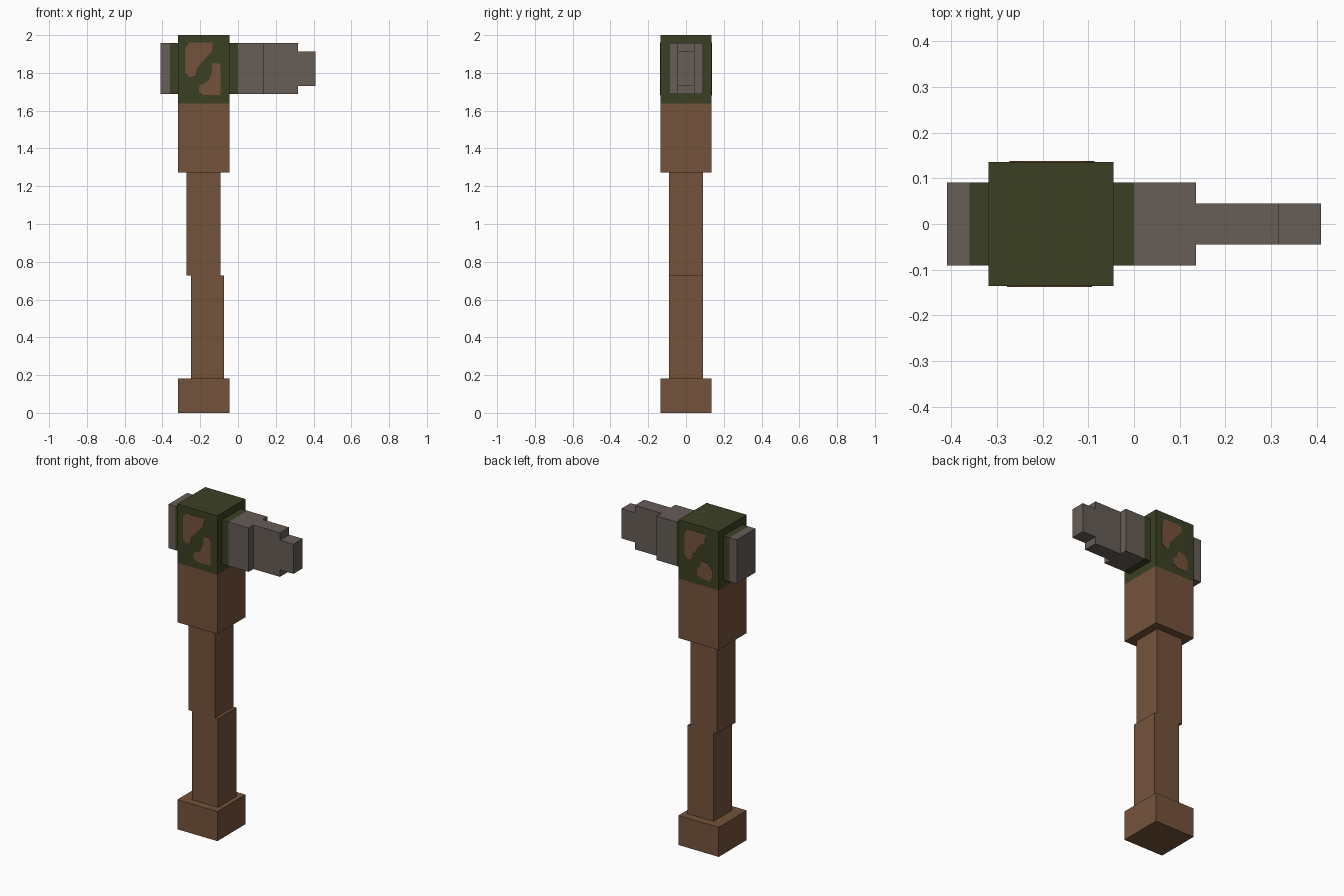
import bpy, bmesh
from mathutils import Vector, Matrix

if "Cube" in bpy.data.objects:
    bpy.data.objects.remove(bpy.data.objects["Cube"])


def material(name, rgb):
    """Flat colour given as 0-255 sRGB, stored as linear."""
    lin = [((c / 255 + 0.055) / 1.055) ** 2.4 for c in rgb]
    m = bpy.data.materials.new(name)
    m.diffuse_color = (*lin, 1)
    m.use_nodes = True
    m.node_tree.nodes["Principled BSDF"].inputs["Base Color"].default_value = m.diffuse_color
    return m


BROWN = material("brown wood", (116, 83, 59))
GREEN = material("moss green", (60, 64, 35))
GREY = material("grey stone", (102, 93, 87))


def finish(bm, name, mats):
    bmesh.ops.recalc_face_normals(bm, faces=bm.faces)
    me = bpy.data.meshes.new(name)
    bm.to_mesh(me)
    bm.free()
    for m in mats:
        me.materials.append(m)
    ob = bpy.data.objects.new(name, me)
    bpy.context.collection.objects.link(ob)
    return ob


def box(name, x, y, z, mats, axis=0, cuts=()):
    """Box spanning x, +-y, z; cut along an axis, one material per band."""
    bm = bmesh.new()
    size = Vector((x[1] - x[0], 2 * y, z[1] - z[0]))
    mid = Vector((sum(x) / 2, 0, sum(z) / 2))
    bmesh.ops.create_cube(bm, size=1, matrix=Matrix.Translation(mid) @ Matrix.Diagonal((*size, 1)))
    for c in cuts:
        co, no = Vector(), Vector()
        co[axis], no[axis] = c, 1
        bmesh.ops.bisect_plane(bm, geom=bm.verts[:] + bm.edges[:] + bm.faces[:], plane_co=co, plane_no=no)
    for f in bm.faces:
        f.material_index = sum(f.calc_center_median()[axis] > c for c in cuts)
    return finish(bm, name, mats)


def patch(name, pts, place):
    """Thin painted plate; place maps (u, v, depth) to a 3D point."""
    bm = bmesh.new()
    low = [bm.verts.new(place(u, v, -0.002)) for u, v in pts]
    top = [bm.verts.new(place(u, v, 0.002)) for u, v in pts]
    bm.faces.new(low)
    bm.faces.new(top)
    for i in range(len(pts)):
        j = (i + 1) % len(pts)
        bm.faces.new((low[i], low[j], top[j], top[i]))
    return finish(bm, name, [BROWN])


# Handle, stacked from the ground up
box("pommel", (-0.318, -0.045), 0.136, (0, 0.182), [BROWN])
box("lower_handle", (-0.25, -0.073), 0.089, (0.182, 0.727), [BROWN])
box("upper_handle", (-0.273, -0.093), 0.089, (0.727, 1.273), [BROWN])
# Collar: wood below, moss above
box("collar", (-0.318, -0.045), 0.136, (1.273, 2.0), [BROWN, GREEN], 2, [1.638])

# Stone head through the collar, mossy in the middle
box("head", (-0.409, 0.136), 0.091, (1.687, 1.957), [GREY, GREEN, GREY], 0, [-0.36, 0])
box("blade", (0.136, 0.317), 0.045, (1.687, 1.957), [GREY])
box("blade_tip", (0.317, 0.409), 0.045, (1.73, 1.912), [GREY])

# Bare wood patches on the collar: u is measured from the collar's centre
CX = -0.182
upper = [(-0.075, 1.96), (0.047, 1.96), (0.045, 1.915), (0.01, 1.88), (-0.035, 1.825),
         (-0.045, 1.785), (-0.075, 1.777), (-0.096, 1.80), (-0.096, 1.93)]
lower = [(0.047, 1.855), (0.085, 1.848), (0.09, 1.835), (0.09, 1.682), (0, 1.682),
         (-0.025, 1.70), (-0.022, 1.735), (0.025, 1.755), (0.042, 1.80)]
lower_back = [(0.015, 1.79), (0.065, 1.785), (0.09, 1.755), (0.09, 1.70), (0.075, 1.68),
              (0.02, 1.68), (-0.01, 1.70), (-0.01, 1.735), (0.01, 1.75)]


def front(u, v, d):
    return (CX + u, -0.136 - d, v)


def back(u, v, d):
    return (CX - u, 0.136 + d, v)


def top(u, v, d):
    return (u, v, 2 + d - 0.002)


patch("front_upper_patch", upper, front)
patch("front_lower_patch", lower, front)
patch("back_upper_patch", upper, back)
patch("back_lower_patch", lower_back, back)
patch("top_right_patch", [(-0.2, 0.092), (-0.092, 0.092), (-0.092, -0.042), (-0.127, -0.042),
                          (-0.138, -0.028), (-0.14, -0.002), (-0.17, 0.011), (-0.183, 0.037),
                          (-0.216, 0.057), (-0.218, 0.072)], top)
patch("top_left_patch", [(-0.273, 0.002), (-0.24, 0.002), (-0.22, -0.02), (-0.216, -0.033),
                         (-0.186, -0.05), (-0.181, -0.072), (-0.194, -0.087), (-0.26, -0.09),
                         (-0.273, -0.079)], top)
